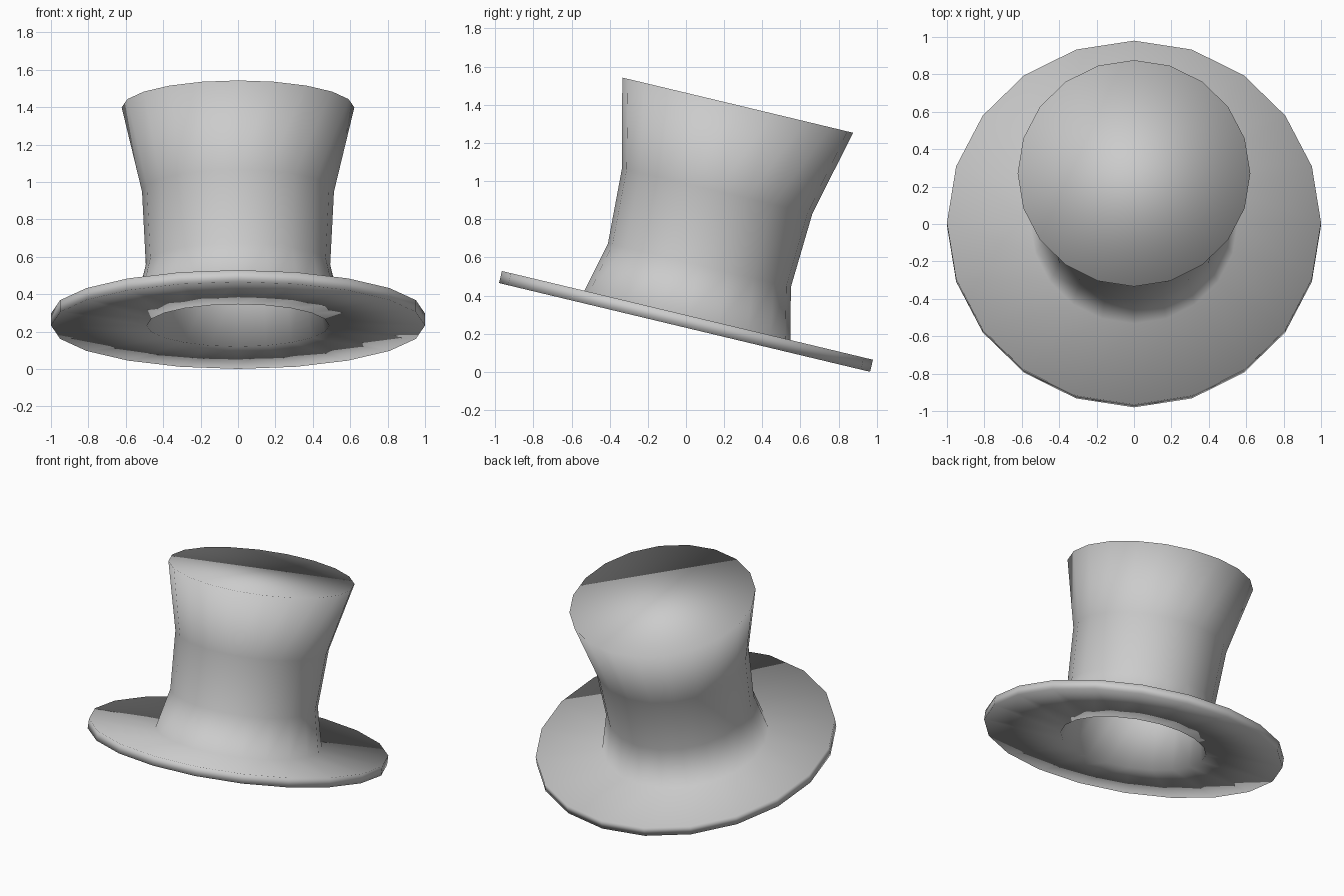
import bpy, bmesh, math

if "Cube" in bpy.data.objects:
    bpy.data.objects.remove(bpy.data.objects["Cube"])

SIDES = 20

# Shell profile (radius, height): inside of crown, under brim, rim, outside of crown
PROFILE = [
    (0.548, 1.07), (0.448, 0.67), (0.43, 0.27), (0.487, -0.065),  # inner wall
    (1.0, -0.065), (1.0, 0.0),                                    # brim edge
    (0.555, 0.0), (0.493, 0.27), (0.513, 0.67), (0.622, 1.133),   # outer wall
]


def lathe(name, profile, sides):
    bm = bmesh.new()
    rings = []
    for r, h in profile:
        rings.append([bm.verts.new((r * math.cos(2 * math.pi * i / sides),
                                    r * math.sin(2 * math.pi * i / sides), h))
                      for i in range(sides)])
    for a, b in zip(rings, rings[1:]):
        for i in range(sides):
            j = (i + 1) % sides
            bm.faces.new((a[i], a[j], b[j], b[i]))
    # flat discs closing the inside and outside of the crown top
    bm.faces.new(rings[0])
    bm.faces.new(rings[-1])
    bmesh.ops.recalc_face_normals(bm, faces=bm.faces)
    for f in bm.faces:
        f.smooth = True
    mesh = bpy.data.meshes.new(name)
    bm.to_mesh(mesh)
    bm.free()
    ob = bpy.data.objects.new(name, mesh)
    bpy.context.collection.objects.link(ob)
    return ob


# Whole hat, tipped toward the back so the brim edge rests on the ground
hat = lathe("top_hat", PROFILE, SIDES)
hat.rotation_euler.x = math.radians(-13.45)
hat.location = (0, 0.0075, 0.296)
